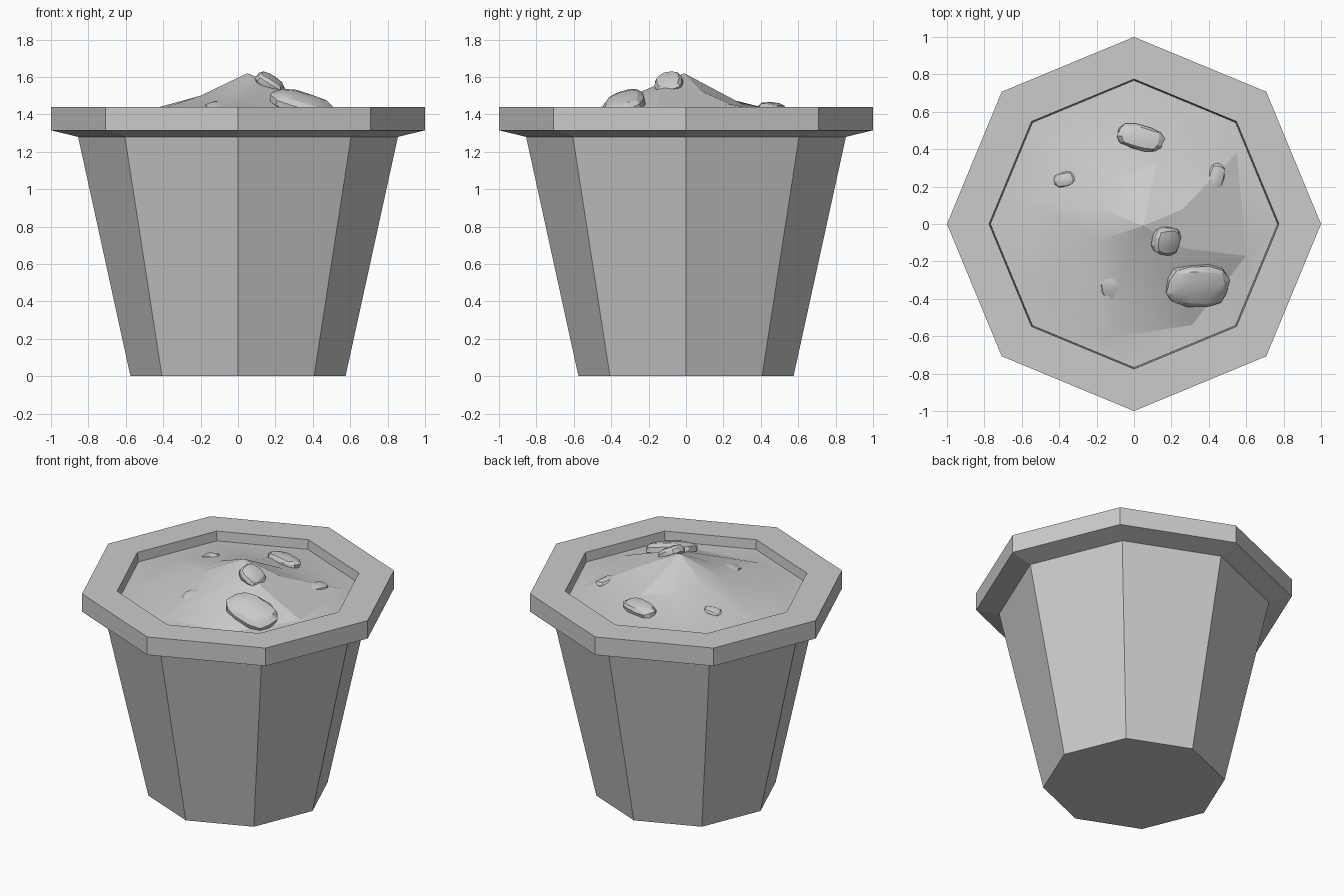
import bpy, bmesh, math, random
from mathutils import Vector, Matrix, Euler

if "Cube" in bpy.data.objects:
    bpy.data.objects.remove(bpy.data.objects["Cube"])

random.seed(4)


def finish(name, bm, smooth=None):
    bmesh.ops.recalc_face_normals(bm, faces=bm.faces)
    me = bpy.data.meshes.new(name)
    bm.to_mesh(me)
    bm.free()
    ob = bpy.data.objects.new(name, me)
    bpy.context.collection.objects.link(ob)
    if smooth:
        bpy.ops.object.select_all(action='DESELECT')
        ob.select_set(True)
        bpy.context.view_layer.objects.active = ob
        bpy.ops.object.shade_smooth_by_angle(angle=math.radians(smooth))
    return ob


def ring(bm, r, z, n=8):
    return [bm.verts.new((r * math.cos(i * math.tau / n), r * math.sin(i * math.tau / n), z))
            for i in range(n)]


def bridge(bm, a, b):
    n = len(a)
    for i in range(n):
        j = (i + 1) % n
        bm.faces.new((a[i], a[j], b[j], b[i]))


# Pot: eight-sided tapered body with a flared rim and inner lip
bm = bmesh.new()
profile = [(0.575, 0), (0.855, 1.28), (1.0, 1.315), (1.0, 1.44), (0.775, 1.44), (0.765, 1.32)]
rings = [ring(bm, r, z) for r, z in profile]
for a, b in zip(rings, rings[1:]):
    bridge(bm, a, b)
bm.faces.new(rings[0])
bm.faces.new(rings[-1])
finish("pot", bm)

# Soil: irregular mound, peak -> inner ring -> outer ring -> pot wall
inner = [(0.26, 0.08, 1.525), (0.12, 0.33, 1.44), (-0.08, 0.24, 1.48), (-0.2, 0.09, 1.50),
         (-0.2, -0.09, 1.50), (-0.04, -0.2, 1.515), (0.14, -0.22, 1.53), (0.27, -0.13, 1.53)]
outer = [(0.6, -0.17, 1.40), (0.55, 0.38, 1.39), (0.02, 0.6, 1.39), (-0.4, 0.45, 1.39),
         (-0.6, 0.14, 1.39), (-0.54, -0.33, 1.385), (-0.15, -0.61, 1.38), (0.31, -0.54, 1.38)]
outer = outer[1:] + outer[:1]
bm = bmesh.new()
peak = bm.verts.new((0.05, -0.01, 1.62))
vi = [bm.verts.new(p) for p in inner]
vo = [bm.verts.new(p) for p in outer]
edge = ring(bm, 0.768, 1.375)
edge = edge[1:] + edge[:1]
for i in range(8):
    bm.faces.new((peak, vi[i], vi[(i + 1) % 8]))
bridge(bm, vi, vo)
bridge(bm, vo, edge)
bmesh.ops.triangulate(bm, faces=bm.faces)
finish("soil", bm, 14)


# Stones: rounded, slightly irregular faceted blocks
def stone(name, centre, half, rot):
    bm = bmesh.new()
    bmesh.ops.create_cube(bm, size=2)
    bmesh.ops.subdivide_edges(bm, edges=bm.edges, cuts=2, use_grid_fill=True)
    m = Matrix.Translation(centre) @ Euler([math.radians(a) for a in rot]).to_matrix().to_4x4()
    for v in bm.verts:
        p = v.co.normalized().lerp(v.co, 0.12)
        p *= random.uniform(0.94, 1.04)
        v.co = m @ Vector((p.x * half[0], p.y * half[1], p.z * half[2]))
    finish(name, bm, 25)


stone("large_stone", (0.34, -0.33, 1.452), (0.185, 0.125, 0.058), (18, 16, 0))
stone("peak_stone", (0.17, -0.09, 1.565), (0.088, 0.083, 0.046), (12, 32, 0))
stone("front_stone", (-0.10, -0.355, 1.42), (0.08, 0.10, 0.042), (18, -12, 20))
stone("back_stone", (0.035, 0.46, 1.425), (0.135, 0.072, 0.042), (-8, 0, -14))
stone("right_stone", (0.435, 0.245, 1.415), (0.05, 0.088, 0.038), (-5, 10, -18))
stone("left_stone", (-0.37, 0.235, 1.42), (0.064, 0.045, 0.032), (-5, -10, 12))
